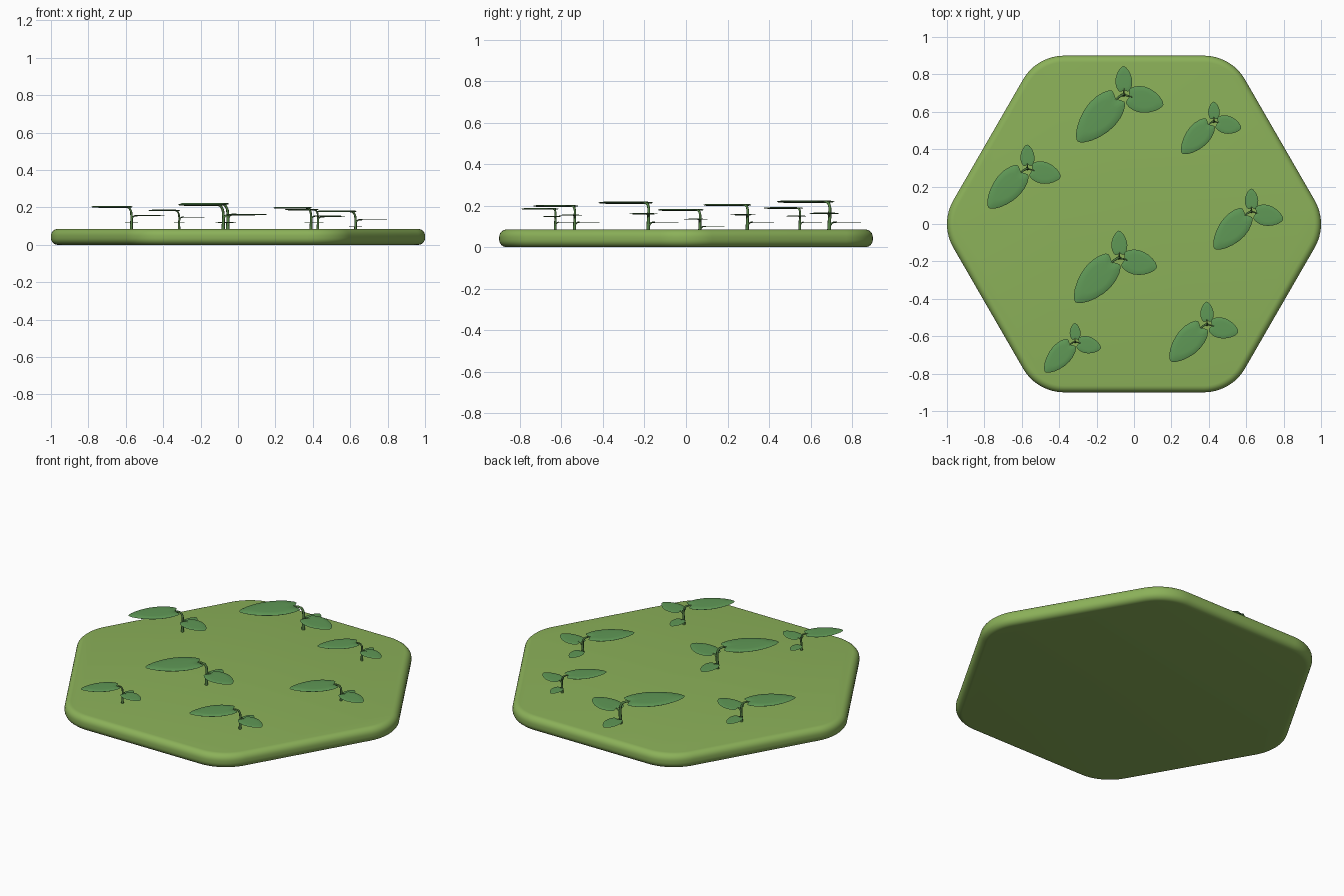
import bpy, bmesh, math
from mathutils import Vector

if "Cube" in bpy.data.objects:
    bpy.data.objects.remove(bpy.data.objects["Cube"])


def material(name, rgb):
    m = bpy.data.materials.new(name)
    m.diffuse_color = (*rgb, 1)
    m.use_nodes = True
    m.node_tree.nodes["Principled BSDF"].inputs["Base Color"].default_value = m.diffuse_color
    return m


GRASS = material("grass green", (0.26, 0.44, 0.10))
LEAF = material("leaf green", (0.115, 0.315, 0.093))
STEM = material("stem green", (0.09, 0.22, 0.06))


def finish(bm, name, mat, angle):
    bmesh.ops.recalc_face_normals(bm, faces=bm.faces)
    me = bpy.data.meshes.new(name)
    bm.to_mesh(me)
    bm.free()
    ob = bpy.data.objects.new(name, me)
    bpy.context.collection.objects.link(ob)
    me.materials.append(mat)
    bpy.ops.object.select_all(action='DESELECT')
    ob.select_set(True)
    bpy.context.view_layer.objects.active = ob
    bpy.ops.object.shade_smooth_by_angle(angle=math.radians(angle))
    return ob


def loft(bm, rings, caps=True):
    vs = [[bm.verts.new(p) for p in r] for r in rings]
    n = len(vs[0])
    for a, b in zip(vs, vs[1:]):
        for i in range(n):
            j = (i + 1) % n
            bm.faces.new((a[i], a[j], b[j], b[i]))
    if caps:
        bm.faces.new(vs[0])
        bm.faces.new(vs[-1])


# Hexagonal ground tile: rounded corners and rounded rim
def hexagon(inset, z):
    r, pts = 0.254, []
    centre = (0.9 - r) / math.cos(math.pi / 6)
    for k in range(6):
        a = k * math.pi / 3
        for i in range(13):
            t = a + math.radians(-30 + 5 * i)
            pts.append((centre * math.cos(a) + (r - inset) * math.cos(t),
                        centre * math.sin(a) + (r - inset) * math.sin(t), z))
    return pts


H, RIM = 0.085, 0.036
rings = []
for i in range(7):
    t = math.radians(15 * i)
    rings.append(hexagon(RIM * (1 - math.sin(t)), RIM * (1 - math.cos(t))))
rings += [hexagon(p[0], p[1]) for p in
          [(RIM * (1 - math.cos(math.radians(15 * i))),
            H - RIM * (1 - math.sin(math.radians(15 * i)))) for i in range(7)]]
bm = bmesh.new()
loft(bm, rings)
finish(bm, "ground_tile", GRASS, 40)

# Half outline of a notched leaf: (along length, half width)
HALF = [(0.0, 0.0), (-0.045, 0.12), (-0.065, 0.21), (-0.04, 0.275),
        (0.06, 0.36), (0.2, 0.42), (0.36, 0.44), (0.52, 0.415),
        (0.68, 0.35), (0.82, 0.26), (0.93, 0.15), (0.985, 0.06), (1.0, 0.0)]


def add_leaf(bm, base, direction, length, width, thick):
    u = Vector((*direction, 0)).normalized()
    v = Vector((-u.y, u.x, 0))
    outline = HALF + [(a, -w) for a, w in HALF[-2:0:-1]]

    def ring(k, z):
        return [Vector(base) + u * length * (0.4 + (a - 0.4) * k)
                + v * width * w / 0.88 * k + Vector((0, 0, z)) for a, w in outline]
    h = thick / 2
    loft(bm, [ring(0.02, -h), ring(0.6, -h), ring(0.93, -0.7 * h), ring(1, 0),
              ring(0.93, 0.7 * h), ring(0.6, h), ring(0.02, h)])


def add_tube(bm, pts, radii):
    pts = [Vector(p) for p in pts]
    rings = []
    for i, (p, r) in enumerate(zip(pts, radii)):
        d = (pts[min(i + 1, len(pts) - 1)] - pts[max(i - 1, 0)]).normalized()
        side = d.cross(Vector((0.6, -0.8, 0))).normalized()
        up = d.cross(side)
        rings.append([p + r * (side * math.cos(t) + up * math.sin(t))
                      for t in [k * math.pi / 4 for k in range(8)]])
    loft(bm, rings)


# Sprouts: x, y, height of lowest leaf, scale
SPROUTS = [(-0.055, 0.69, 0.12, 1.0), (0.427, 0.548, 0.12, 0.69),
           (-0.57, 0.295, 0.12, 0.84), (0.628, 0.066, 0.10, 0.80),
           (-0.079, -0.182, 0.12, 0.95), (0.39, -0.537, 0.12, 0.79),
           (-0.315, -0.63, 0.12, 0.65)]

for n, (x, y, z, s) in enumerate(SPROUTS, 1):
    # three leaves at rising heights
    bm = bmesh.new()
    add_leaf(bm, (-0.042, -0.022, 0.099), (-0.67, -0.74), 0.305, 0.182, 0.012)
    add_leaf(bm, (0.032, -0.008, 0.043), (0.97, -0.24), 0.185, 0.14, 0.006)
    add_leaf(bm, (0.002, 0.026, 0.0), (-0.03, 1), 0.128, 0.09, 0.004)
    leaves = finish(bm, f"sprout_leaves_{n}", LEAF, 50)
    # main stem with two side stalks
    bm = bmesh.new()
    add_tube(bm, [(0, 0, -0.06), (0, 0, -0.02), (0.002, 0.002, 0.03),
                  (-0.002, 0.003, 0.07), (-0.012, -0.002, 0.09),
                  (-0.028, -0.012, 0.098), (-0.055, -0.036, 0.099)],
             [0.011, 0.009, 0.008, 0.007, 0.007, 0.006, 0.004])
    add_tube(bm, [(0, 0, 0.022), (0.012, -0.002, 0.037), (0.025, -0.006, 0.043),
                  (0.05, -0.012, 0.043)], [0.006, 0.005, 0.005, 0.003])
    add_tube(bm, [(0, 0, -0.022), (0, 0.01, -0.006), (0.001, 0.022, 0.0),
                  (0.001, 0.04, 0.0)], [0.006, 0.005, 0.004, 0.002])
    stem = finish(bm, f"sprout_stem_{n}", STEM, 60)
    for ob in (leaves, stem):
        ob.location = (x, y, z)
        ob.scale = (s, s, s)
